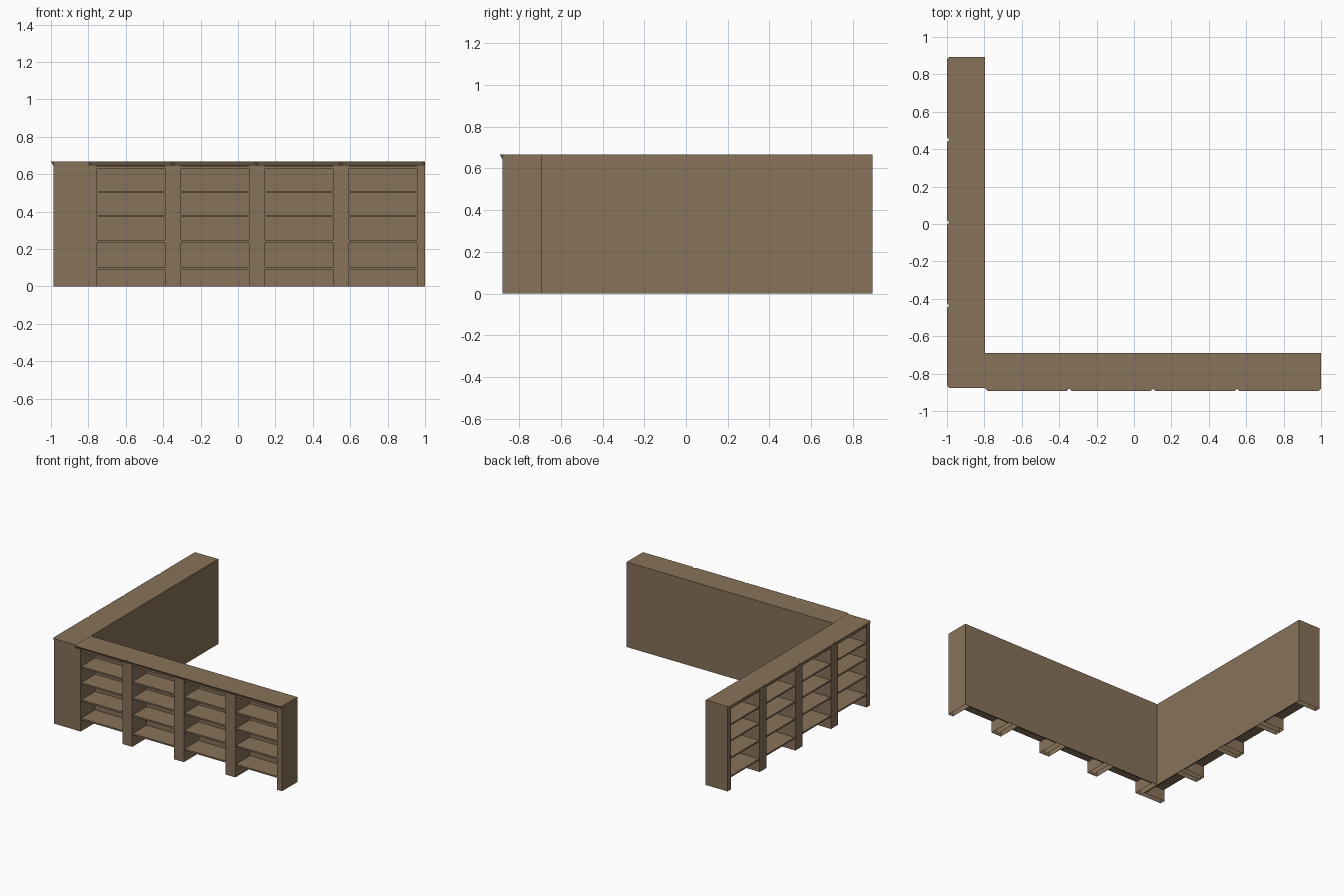
import bpy, bmesh, math
from mathutils import Matrix, Vector

if "Cube" in bpy.data.objects:
    bpy.data.objects.remove(bpy.data.objects["Cube"])

# One brown wood colour
wood = bpy.data.materials.new("brown_wood")
wood.diffuse_color = (0.245, 0.168, 0.098, 1)
wood.use_nodes = True
wood.node_tree.nodes["Principled BSDF"].inputs["Base Color"].default_value = wood.diffuse_color

D = 0.19       # depth of a bookcase
H = 0.668      # overall height
TOP = 0.645    # underside of the top board
POST = 0.043   # width of each side post
LIP = 0.013    # overhang of the cornice
SHELVES = [0.090, 0.236, 0.371, 0.499, 0.630]


def finish(name, bm, frame):
    bmesh.ops.recalc_face_normals(bm, faces=bm.faces)
    me = bpy.data.meshes.new(name)
    bm.to_mesh(me)
    bm.free()
    me.materials.append(wood)
    ob = bpy.data.objects.new(name, me)
    ob.matrix_world = frame
    bpy.context.collection.objects.link(ob)


def box(bm, lo, hi, open_bottom=False):
    lo, hi = Vector(lo), Vector(hi)
    m = Matrix.Translation((lo + hi) / 2) @ Matrix.Diagonal((*(hi - lo), 1))
    verts = bmesh.ops.create_cube(bm, size=1, matrix=m)["verts"]
    if open_bottom:
        low = {f for v in verts for f in v.link_faces
               if all(abs(c.co.z - lo.z) < 1e-5 for c in f.verts)}
        bmesh.ops.delete(bm, geom=list(low), context='FACES_ONLY')


def bookcase(label, frame, w):
    # side posts, hollow underneath
    bm = bmesh.new()
    box(bm, (0, 0, 0), (POST, D, TOP), True)
    box(bm, (w - POST, 0, 0), (w, D, TOP), True)
    finish(label + "_side_posts", bm, frame)
    # back panel
    bm = bmesh.new()
    box(bm, (POST, D - 0.01, 0), (w - POST, D, TOP))
    finish(label + "_back_panel", bm, frame)
    # shelves
    bm = bmesh.new()
    for z in SHELVES:
        box(bm, (POST, 0.006, z), (w - POST, D - 0.01, z + 0.012))
    finish(label + "_shelves", bm, frame)
    # top board with flared front cornice and clipped corners
    bm = bmesh.new()
    pts = [(x, y, z) for x in (0, w) for y in (0, D) for z in (TOP, H)]
    pts += [(LIP, -LIP, H), (w - LIP, -LIP, H)]
    for p in pts:
        bm.verts.new(p)
    bmesh.ops.convex_hull(bm, input=bm.verts)
    bmesh.ops.dissolve_limit(bm, angle_limit=0.01, verts=bm.verts, edges=bm.edges)
    finish(label + "_top_cornice", bm, frame)


# Front wing (faces -y) and left wing (faces -x), four bookcases each
fw, lw = 1.796 / 4, 1.771 / 4
turn = Matrix.Rotation(-math.pi / 2, 4, 'Z')
for i in range(4):
    bookcase(f"front_case_{i + 1}", Matrix.Translation((-0.796 + i * fw, -0.880, 0)), fw)
    bookcase(f"left_case_{i + 1}", Matrix.Translation((-0.987, 0.893 - i * lw, 0)) @ turn, lw)
